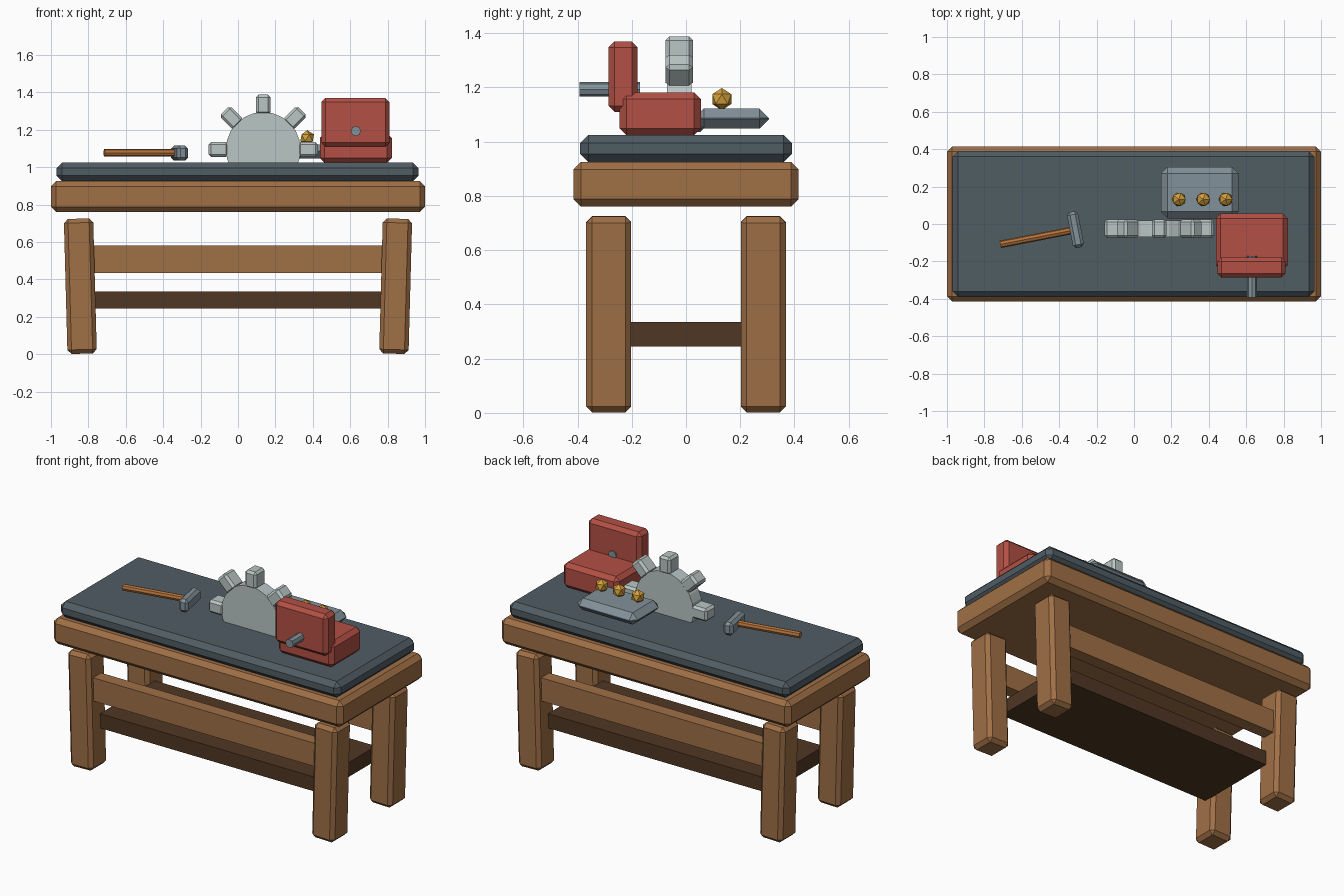
import bpy, bmesh, math
from mathutils import Matrix, Vector

if "Cube" in bpy.data.objects:
    bpy.data.objects.remove(bpy.data.objects["Cube"])


def material(name, rgb):
    m = bpy.data.materials.new(name)
    m.diffuse_color = (*rgb, 1)
    m.use_nodes = True
    m.node_tree.nodes["Principled BSDF"].inputs["Base Color"].default_value = m.diffuse_color
    return m


WOOD = material("warm wood", (0.35, 0.16, 0.061))
DARK = material("dark wood", (0.08, 0.038, 0.017))
SLATE = material("slate blue", (0.08, 0.109, 0.127))
RED = material("red paint", (0.445, 0.08, 0.058))
PALE = material("pale metal", (0.49, 0.565, 0.558))
STEEL = material("steel grey", (0.223, 0.283, 0.319))
GOLD = material("gold", (0.658, 0.352, 0.045))
HANDLE = material("orange wood", (0.456, 0.171, 0.045))


def finish(name, bm, mat, bevel=0):
    mesh = bpy.data.meshes.new(name)
    bm.to_mesh(mesh)
    bm.free()
    mesh.materials.append(mat)
    ob = bpy.data.objects.new(name, mesh)
    bpy.context.collection.objects.link(ob)
    if bevel:
        mod = ob.modifiers.new("chamfer", "BEVEL")
        mod.width, mod.segments = bevel, 1
    return ob


def box(name, centre, size, mat, bevel=0, axis="Y", angle=0):
    """Chamfered box, optionally turned about one axis."""
    bm = bmesh.new()
    bmesh.ops.create_cube(bm, size=1)
    bm.transform(Matrix.Diagonal((*size, 1)))
    ob = finish(name, bm, mat, bevel)
    ob.matrix_world = Matrix.Translation(centre) @ Matrix.Rotation(angle, 4, axis)
    return ob


def rod(name, start, end, radius, sides, mat, bevel=0):
    """Cylinder between two points."""
    a, b = Vector(start), Vector(end)
    bm = bmesh.new()
    bmesh.ops.create_cone(bm, cap_ends=True, segments=sides, radius1=radius,
                          radius2=radius, depth=(b - a).length)
    ob = finish(name, bm, mat, bevel)
    turn = (b - a).to_track_quat("Z", "Y").to_matrix().to_4x4()
    ob.matrix_world = Matrix.Translation((a + b) / 2) @ turn
    return ob


# Bench top and work surface
box("bench_top", (0, 0, 0.843), (2, 0.83, 0.165), WOOD, 0.028)
box("work_surface", (-0.003, 0, 0.975), (1.935, 0.78, 0.1), SLATE, 0.03)

# Slightly splayed legs, rails and shelf
for sx in (-1, 1):
    for sy in (-1, 1):
        box("leg", (sx * 0.843, sy * 0.285, 0.364), (0.157, 0.166, 0.722),
            WOOD, 0.022, "Y", sx * 0.027)
for sy in (-1, 1):
    box("rail", (0, sy * 0.29, 0.508), (1.56, 0.08, 0.145), WOOD)
box("shelf", (0, 0, 0.29), (1.53, 0.54, 0.09), DARK)

# Vise: body, jaw and screw
box("vise_body", (0.63, -0.095, 1.103), (0.385, 0.3, 0.157), RED, 0.025)
box("vise_jaw", (0.628, -0.232, 1.24), (0.365, 0.108, 0.26), RED, 0.022)
rod("vise_screw", (0.63, -0.393, 1.193), (0.63, -0.17, 1.193), 0.027, 8, STEEL)

# Gear half sunk into the bench
GX, GY, GZ = 0.135, -0.025, 1.095
rod("gear_disc", (GX, GY - 0.045, GZ), (GX, GY + 0.045, GZ), 0.2, 24, PALE)
for i in range(8):
    a = i * math.pi / 4
    box("gear_tooth", (GX + 0.239 * math.sin(a), GY, GZ + 0.239 * math.cos(a)),
        (0.08, 0.1, 0.108), PALE, 0.014, "Y", a)

# Metal plate with gold nuggets
box("metal_plate", (0.352, 0.168, 1.085), (0.415, 0.275, 0.074), STEEL, 0.035)
for x in (0.24, 0.37, 0.49):
    bm = bmesh.new()
    bmesh.ops.create_icosphere(bm, subdivisions=1, radius=0.041)
    finish("nugget", bm, GOLD).location = (x, 0.132, 1.157)

# Hammer lying on the bench
rod("hammer_handle", (-0.715, -0.109, 1.077), (-0.32, -0.032, 1.077), 0.02, 8, HANDLE)
box("hammer_head", (-0.313, -0.03, 1.075), (0.06, 0.195, 0.08), STEEL, 0.016,
    "Z", math.radians(11))
